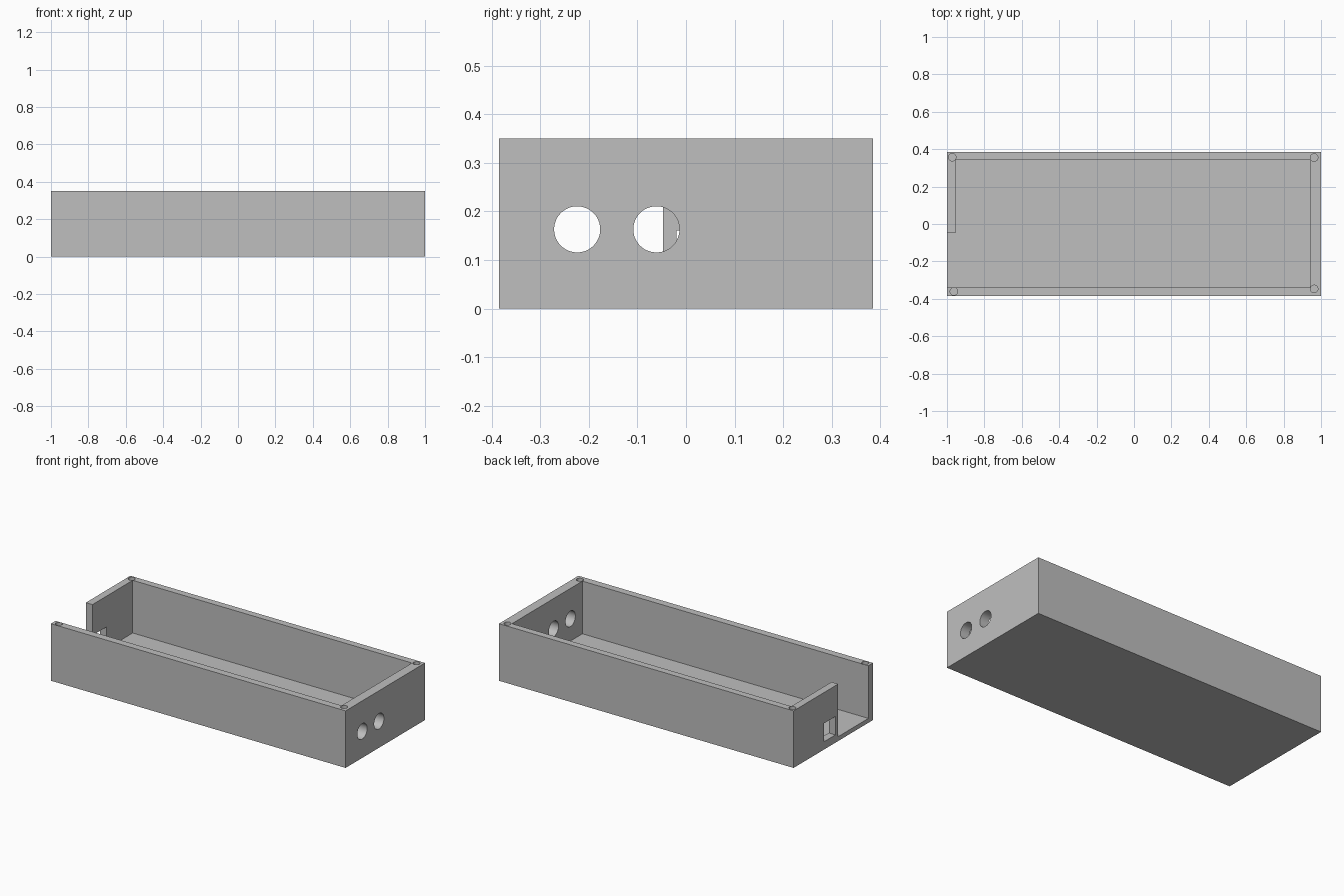
import bpy, bmesh
from math import radians
from mathutils import Matrix, Vector

cube = bpy.data.objects.get("Cube")
if cube:
    bpy.data.objects.remove(cube, do_unlink=True)

LENGTH, WIDTH, HEIGHT, FLOOR = 2.0, 0.77, 0.35, 0.027

grey = bpy.data.materials.new("light_grey_plastic")
grey.use_nodes = True
colour = (0.52, 0.52, 0.52, 1)
grey.diffuse_color = colour
grey.node_tree.nodes["Principled BSDF"].inputs["Base Color"].default_value = colour


def to_object(name, bm):
    bmesh.ops.recalc_face_normals(bm, faces=bm.faces)
    mesh = bpy.data.meshes.new(name)
    bm.to_mesh(mesh)
    bm.free()
    mesh.materials.append(grey)
    obj = bpy.data.objects.new(name, mesh)
    bpy.context.collection.objects.link(obj)
    return obj


def prism(name, outline, z0, z1):
    """Extrude a floor-plan outline from z0 to z1."""
    bm = bmesh.new()
    face = bm.faces.new([bm.verts.new((x, y, z0)) for x, y in outline])
    top = bmesh.ops.extrude_face_region(bm, geom=[face])["geom"]
    verts = [v for v in top if isinstance(v, bmesh.types.BMVert)]
    bmesh.ops.translate(bm, vec=(0, 0, z1 - z0), verts=verts)
    return to_object(name, bm)


def box(name, x0, x1, y0, y1, z0, z1):
    return prism(name, [(x0, y0), (x1, y0), (x1, y1), (x0, y1)], z0, z1)


def rod(name, centre, radius, depth, axis):
    bm = bmesh.new()
    turn = Vector((0, 0, 1)).rotation_difference(Vector(axis)).to_matrix().to_4x4()
    bmesh.ops.create_cone(bm, cap_ends=True, segments=48, radius1=radius,
                          radius2=radius, depth=depth,
                          matrix=Matrix.Translation(centre) @ turn)
    return to_object(name, bm)


# Solid body of the case
case = box("open_case", -LENGTH / 2, LENGTH / 2, -WIDTH / 2, WIDTH / 2, 0, HEIGHT)

# Cavity, running out through the left-hand end beside the front wall
x_in, x_out, y_front, y_back, gap = -0.955, 0.941, -0.34, 0.343, -0.047
cutters = [prism("cavity_cutter",
                 [(-1.1, y_front), (x_out, y_front), (x_out, y_back),
                  (x_in, y_back), (x_in, gap), (-1.1, gap)], FLOOR, 0.5)]

# Rectangular port in the short end wall
cutters.append(box("port_cutter", -1.1, -0.9, -0.02, 0.09, 0.048, 0.161))

# Two round ports in the other end wall
for y in (-0.224, -0.061):
    cutters.append(rod("round_port_cutter", (1, y, 0.163), 0.0475, 0.3, (1, 0, 0)))

# Screw holes sunk into the rim at the corners
for x, y in ((-0.972, 0.357), (0.963, 0.355), (0.963, -0.347), (-0.963, -0.3605)):
    cutters.append(rod("screw_hole_cutter", (x, y, HEIGHT), 0.02, 0.4, (0, 0, 1)))

for cutter in cutters:
    cutter.hide_render = True
    cut = case.modifiers.new(cutter.name, "BOOLEAN")
    cut.operation = "DIFFERENCE"
    cut.solver = "EXACT"
    cut.object = cutter

# Keep the cut result and drop the cutters
graph = bpy.context.evaluated_depsgraph_get()
result = bpy.data.meshes.new_from_object(case.evaluated_get(graph))
case.modifiers.clear()
case.data = result
for cutter in cutters:
    bpy.data.objects.remove(cutter, do_unlink=True)

# Smooth hole walls, sharp case edges
bpy.ops.object.select_all(action="DESELECT")
case.select_set(True)
bpy.context.view_layer.objects.active = case
bpy.ops.object.shade_smooth_by_angle(angle=radians(30))
